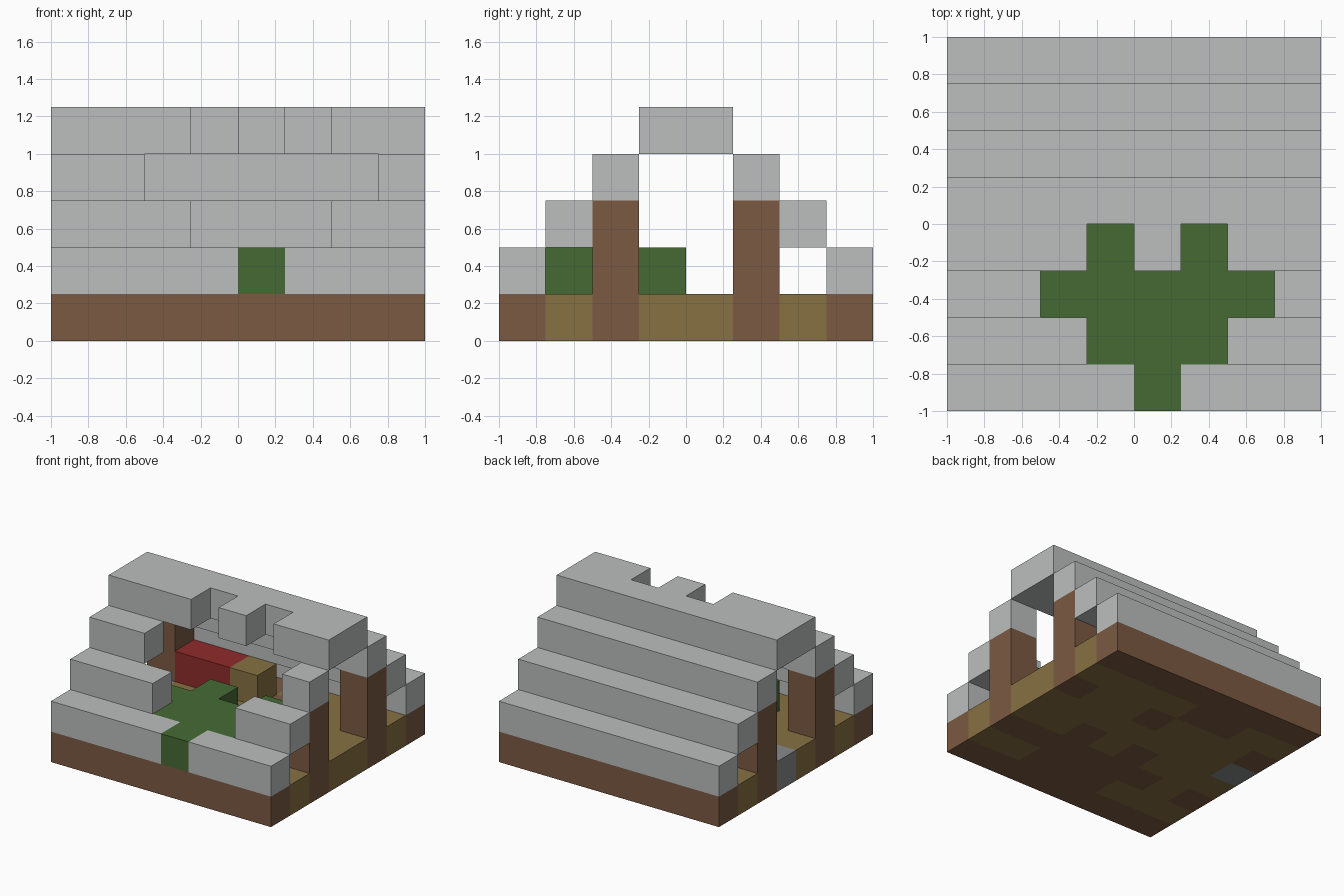
import bpy
import bmesh
from mathutils import Vector

default = bpy.data.objects.get("Cube")
if default:
    bpy.data.objects.remove(default, do_unlink=True)

CELL = 0.25
HALF = 4  # cells from the centre to an edge


def make_material(name, rgb):
    """Flat colour given as 0-255 display values, stored as linear."""
    lin = [((c / 255 + 0.055) / 1.055) ** 2.4 for c in rgb] + [1.0]
    mat = bpy.data.materials.new(name)
    mat.use_nodes = True
    mat.diffuse_color = lin
    bsdf = mat.node_tree.nodes["Principled BSDF"]
    bsdf.inputs["Base Color"].default_value = lin
    bsdf.inputs["Roughness"].default_value = 0.9
    return mat


STONE = make_material("pale stone", (187, 191, 190))
DARK_STONE = make_material("dark stone", (136, 138, 138))
DIRT = make_material("brown timber", (123, 90, 66))
PLANK = make_material("tan planks", (135, 113, 66))
LEAF = make_material("green growth", (70, 106, 52))
RED = make_material("red cloth", (144, 43, 43))


def blocks(name, cells, mat):
    """One mesh from grid cells, with only the outer faces kept."""
    cells = set(cells)
    bm = bmesh.new()
    for cell in cells:
        centre = Vector(cell) + Vector((0.5 - HALF, 0.5 - HALF, 0.5))
        for axis in range(3):
            for sign in (-1, 1):
                step = Vector((0, 0, 0))
                step[axis] = sign
                if tuple(int(a + b) for a, b in zip(cell, step)) in cells:
                    continue
                u, v = Vector((0, 0, 0)), Vector((0, 0, 0))
                u[(axis + 1) % 3] = 0.5
                v[(axis + 2) % 3] = 0.5 * sign
                mid = centre + step / 2
                ring = (mid - u - v, mid + u - v, mid + u + v, mid - u + v)
                bm.faces.new([bm.verts.new(p * CELL) for p in ring])
    bmesh.ops.remove_doubles(bm, verts=bm.verts, dist=0.001)
    bmesh.ops.dissolve_limit(bm, angle_limit=0.02, verts=bm.verts, edges=bm.edges)
    mesh = bpy.data.meshes.new(name)
    bm.to_mesh(mesh)
    bm.free()
    mesh.materials.append(mat)
    obj = bpy.data.objects.new(name, mesh)
    bpy.context.collection.objects.link(obj)
    return obj


def from_plan(plan, letter, level, first_row=0):
    """Cells of a plan drawn as strings, one per row from front to back."""
    return [(x, y + first_row, level)
            for y, row in enumerate(plan)
            for x, ch in enumerate(row) if ch == letter]


# Floor: b = brown, t = planks, s = dark stone doorstep
floor = ["bbbbbbbb",
         "tttbbbtt",
         "btbbbbbb",
         "tttbtbtt",
         "sttttttt",
         "btttbttb",
         "ttbbtttt",
         "bbbbbbbb"]
posts = [(x, y, z) for x in (0, 7) for y in (2, 5) for z in (1, 2)]
blocks("base_and_posts", from_plan(floor, "b", 0) + posts, DIRT)
blocks("plank_floor", from_plan(floor, "t", 0), PLANK)
blocks("doorstep", from_plan(floor, "s", 0), DARK_STONE)

# Stepped roof: broken at the front, whole at the back
roof = [("front_eave", 0, 1, ["####.###"]),
        ("front_lower_tier", 1, 2, ["###...##"]),
        ("front_upper_tier", 2, 3, ["##.....#"]),
        ("ridge", 3, 4, ["###.#.##", "########"]),
        ("back_upper_tier", 5, 3, ["########"]),
        ("back_lower_tier", 6, 2, ["########"]),
        ("back_eave", 7, 1, ["########"])]
for name, row, level, plan in roof:
    blocks("roof_" + name, from_plan(plan, "#", level, row), STONE)

# Growth that spreads through the gap
growth = ["....#...",
          "...###..",
          "..#####.",
          "...#.#.."]
blocks("overgrowth", from_plan(growth, "#", 1), LEAF)

# Furniture along the back of the room
blocks("bed", [(1, 5, 1), (2, 5, 1)], RED)
blocks("chest", [(3, 5, 1)], PLANK)
